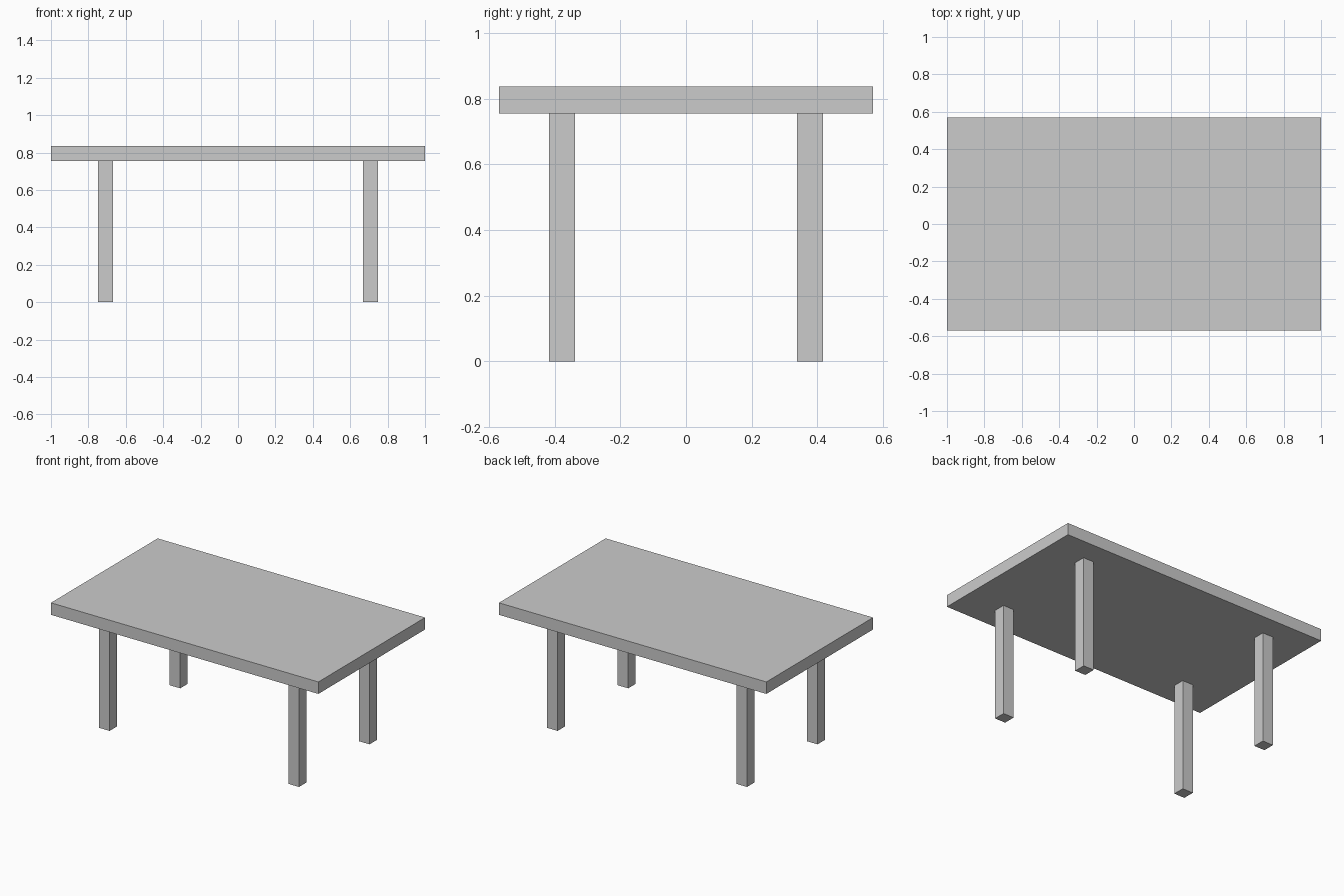
import bpy

if "Cube" in bpy.data.objects:
    bpy.data.objects.remove(bpy.data.objects["Cube"])

TOP_Z, UNDER_Z = 0.836, 0.755
LEG = 0.079
LEG_X, LEG_Y = 0.708, 0.377


def box(name, x, y, z0, z1, width, depth):
    bpy.ops.mesh.primitive_cube_add(size=1, location=(x, y, (z0 + z1) / 2))
    obj = bpy.context.object
    obj.name = name
    obj.scale = (width, depth, z1 - z0)
    bpy.ops.object.transform_apply(location=False, rotation=False, scale=True)
    return obj


# Tabletop slab
box("tabletop", 0, 0, UNDER_Z, TOP_Z, 2.0, 1.14)

# Four square legs, inset from the corners
for side, sx in (("left", -1), ("right", 1)):
    for end, sy in (("front", -1), ("back", 1)):
        box(f"{end}_{side}_leg", sx * LEG_X, sy * LEG_Y, 0, UNDER_Z, LEG, LEG)
